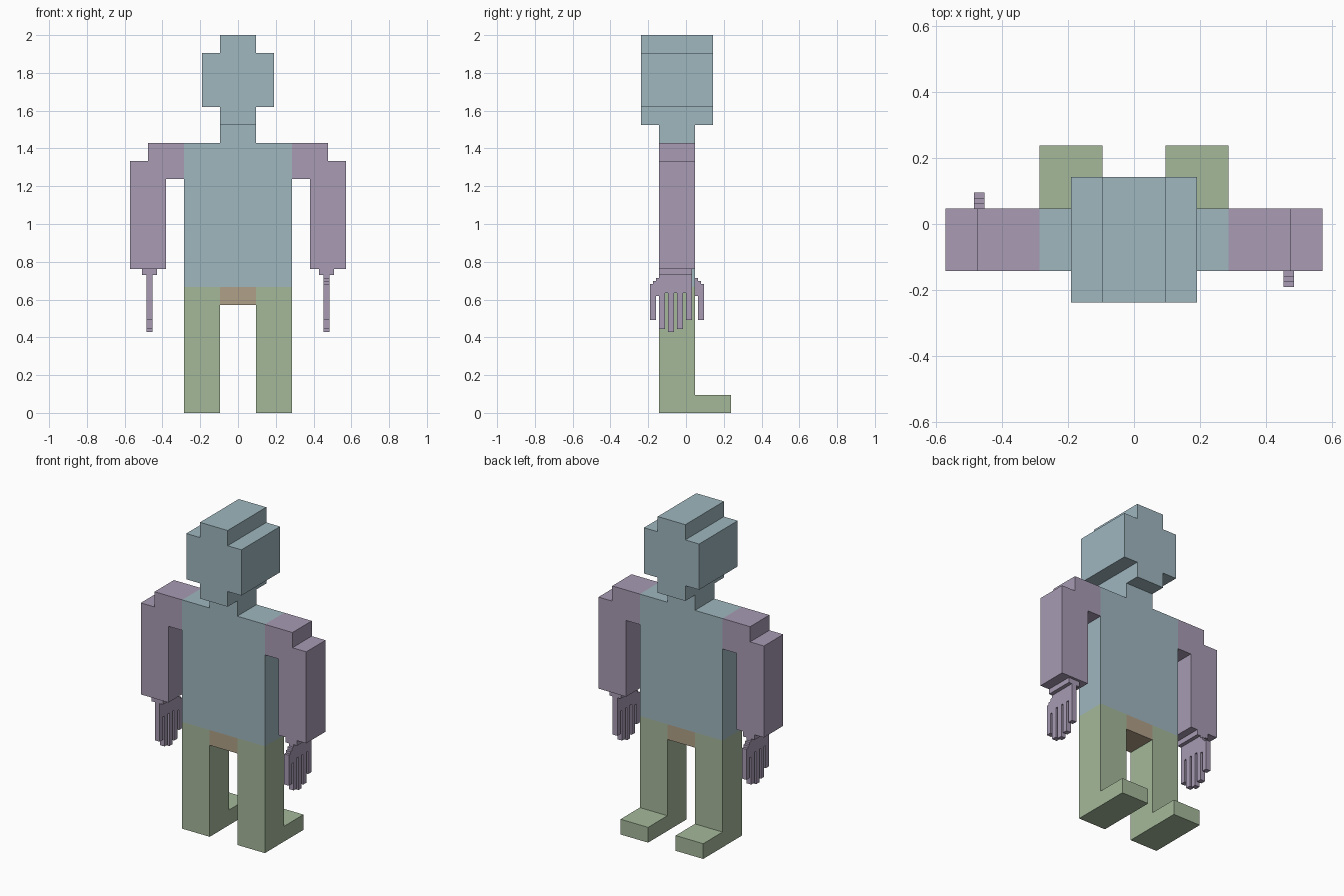
import bpy, bmesh

if "Cube" in bpy.data.objects:
    bpy.data.objects.remove(bpy.data.objects["Cube"])

U = 2 / 126          # grid step: the figure is 126 steps tall
BACK, FRONT = 3, -9  # depth range shared by torso, arms and legs


def srgb(*rgb):
    lin = [(c / 255 / 12.92) if c < 11 else ((c / 255 + 0.055) / 1.055) ** 2.4 for c in rgb]
    return (*lin, 1)


def material(name, *rgb):
    m = bpy.data.materials.new(name)
    m.diffuse_color = srgb(*rgb)
    m.use_nodes = True
    m.node_tree.nodes["Principled BSDF"].inputs["Base Color"].default_value = m.diffuse_color
    return m


BLUE = material("dusty blue", 159, 183, 191)
PURPLE = material("dusty purple", 168, 155, 180)
GREEN = material("sage green", 165, 185, 154)
BROWN = material("tan brown", 176, 160, 136)


def prism(name, outline, axis, lo, hi, mat, open_edges=(), turned=False):
    """Extrude an outline (in xz for axis 'y', in yz for axis 'x') from lo to hi.
    open_edges: outline edges that join another part and get no wall.
    turned: rotate half a turn about the body's vertical centre line."""
    def place(a, b, d):
        x, y = (a, d) if axis == 'y' else (d, a)
        if turned:
            x, y = -x, FRONT + BACK - y
        return (x * U, y * U, b * U)

    bm = bmesh.new()
    near = [bm.verts.new(place(a, b, lo)) for a, b in outline]
    far = [bm.verts.new(place(a, b, hi)) for a, b in outline]
    bm.faces.new(near)
    bm.faces.new(far)
    n = len(outline)
    walls = [bm.faces.new((near[i], near[(i + 1) % n], far[(i + 1) % n], far[i]))
             for i in range(n)]
    bmesh.ops.recalc_face_normals(bm, faces=bm.faces[:])
    if open_edges:
        bmesh.ops.delete(bm, geom=[walls[i] for i in open_edges], context='FACES_ONLY')
    mesh = bpy.data.meshes.new(name)
    bm.to_mesh(mesh)
    bm.free()
    mesh.materials.append(mat)
    obj = bpy.data.objects.new(name, mesh)
    bpy.context.collection.objects.link(obj)
    return obj


def rect(a0, b0, a1, b1):
    return [(a0, b0), (a1, b0), (a1, b1), (a0, b1)]


# Torso, open where the legs, arms and neck join
torso = [(-18, 42), (-6, 42), (6, 42), (18, 42), (18, 78), (18, 90),
         (6, 90), (-6, 90), (-18, 90), (-18, 78)]
prism("torso", torso, 'y', FRONT, BACK, BLUE, open_edges=(0, 1, 2, 4, 6, 8))

# Neck and stepped head
prism("neck", rect(-6, 90, 6, 96), 'y', FRONT, BACK, BLUE, open_edges=(0, 2))
head = [(-6, 96), (6, 96), (6, 102), (12, 102), (12, 120), (6, 120),
        (6, 126), (-6, 126), (-6, 120), (-12, 120), (-12, 102), (-6, 102)]
prism("head", head, 'y', -15, 9, BLUE)

# Hips between the legs
prism("hips", rect(-6, 36, 6, 42), 'y', FRONT, BACK, BROWN, open_edges=(1, 2, 3))

# Legs with long feet
leg = [(FRONT, 0), (15, 0), (15, 6), (BACK, 6), (BACK, 42), (FRONT, 42)]
prism("right_leg", leg, 'x', 6, 18, GREEN, open_edges=(4,))
prism("left_leg", leg, 'x', -18, -6, GREEN, open_edges=(4,))

# Arm: shoulder step and hanging sleeve
arm = [(18, 90), (30, 90), (30, 84), (36, 84), (36, 48), (24, 48), (24, 78), (18, 78)]

# Hand outline: stepped thumb, then four fingers with gaps between them
hand = [(-9, 46), (-9, 45), (-10, 45), (-10, 44), (-11, 44), (-11, 43), (-12, 43),
        (-12, 31), (-10, 31), (-10, 39), (-9, 39)]
for start, tip in ((-9, 28), (-6, 27), (-3, 28), (0, 31)):
    if start > -9:
        hand.append((start, 40))
    hand += [(start, tip), (start + 2, tip)]
    if start < 0:
        hand.append((start + 2, 40))
hand.append((2, 46))

for side, turned in (("right", False), ("left", True)):
    prism(side + "_arm", arm, 'y', FRONT, BACK, PURPLE, open_edges=(7,), turned=turned)
    prism(side + "_wrist", rect(-9, 46, 2, 48), 'x', 27, 32, PURPLE,
          open_edges=(2,), turned=turned)
    prism(side + "_hand", hand, 'x', 28.5, 30.5, PURPLE,
          open_edges=(len(hand) - 1,), turned=turned)
